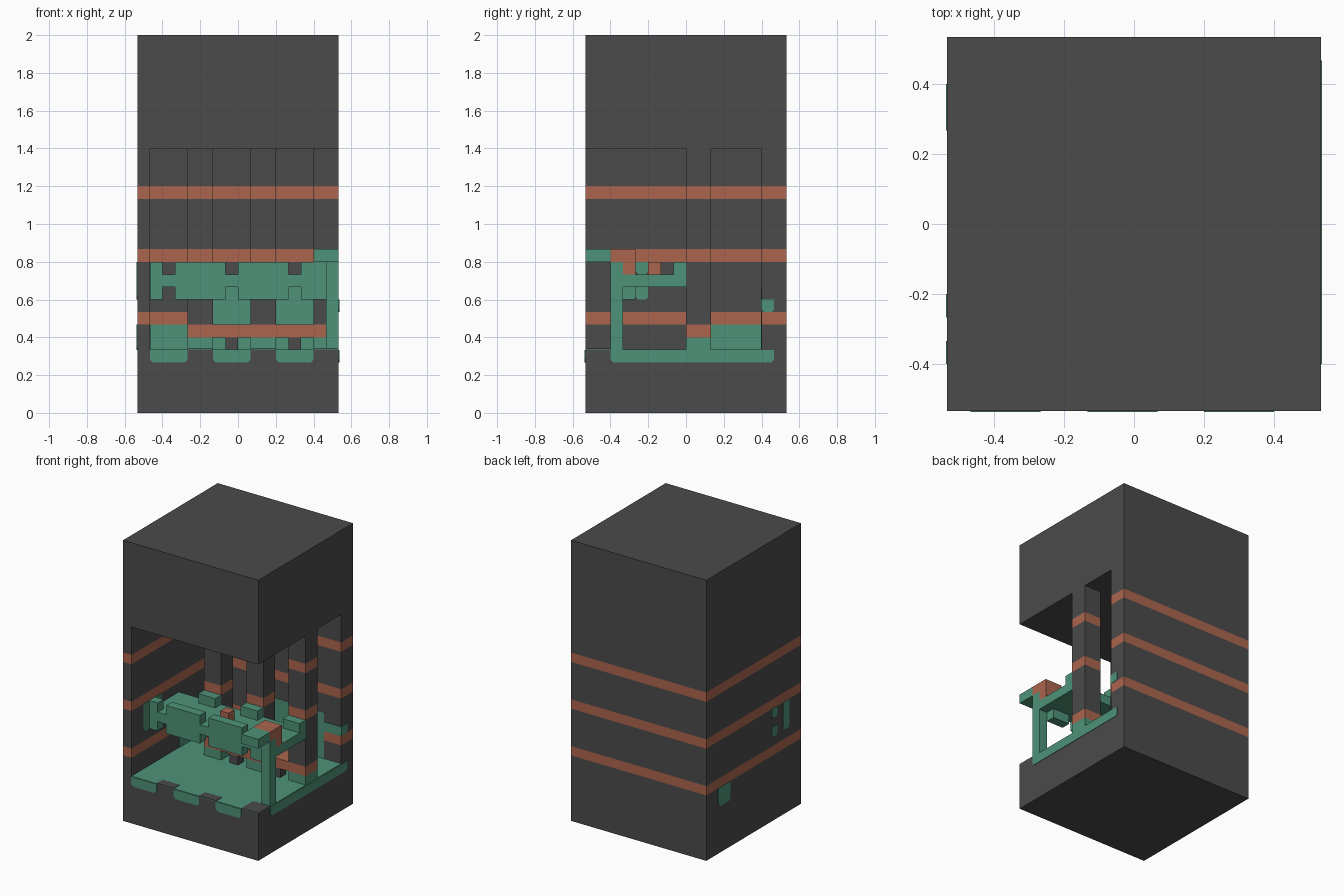
import bpy, bmesh
from mathutils import Vector

cube = bpy.data.objects.get("Cube")
if cube:
    bpy.data.objects.remove(cube, do_unlink=True)

U = 1 / 15          # one block of the grid
T = 0.05            # plate thickness in blocks


def material(name, rgb):
    m = bpy.data.materials.new(name)
    m.use_nodes = True
    m.diffuse_color = (*rgb, 1)
    m.node_tree.nodes["Principled BSDF"].inputs["Base Color"].default_value = (*rgb, 1)
    return m


MATS = [material("charcoal", (0.07, 0.07, 0.07)),
        material("moss_green", (0.076, 0.29, 0.19)),
        material("rust_orange", (0.41, 0.13, 0.077))]
DARK, GREEN, ORANGE = range(3)


def box(name, x, y, z, colour=DARK, bands=None, chamfer=None):
    """Box from block ranges; bands maps a block layer to a colour,
    chamfer is the thin axis whose lower edges are clipped."""
    bm = bmesh.new()
    bmesh.ops.create_cube(bm, size=1)
    for v in bm.verts:
        v.co = Vector((r[0] if c < 0 else r[1]) for c, r in zip(v.co, (x, y, z)))
    if chamfer is not None:
        edges = [e for e in bm.edges
                 if abs((e.verts[0].co - e.verts[1].co)[chamfer]) > 0.01
                 and max(v.co.z for v in e.verts) < z[0] + 0.01]
        bmesh.ops.bevel(bm, geom=edges, offset=0.22, segments=1, affect='EDGES')
    bands = bands or {}
    for h in sorted({k + d for k in bands for d in (0, 1)}):
        bmesh.ops.bisect_plane(bm, geom=bm.verts[:] + bm.edges[:] + bm.faces[:],
                               plane_co=(0, 0, h), plane_no=(0, 0, 1))
    for f in bm.faces:
        flat = abs(f.normal.z) > 0.9
        f.material_index = colour if flat else bands.get(int(f.calc_center_median().z), colour)
    for v in bm.verts:
        v.co = (v.co - Vector((8, 8, 0))) * U
    bmesh.ops.recalc_face_normals(bm, faces=bm.faces)
    mesh = bpy.data.meshes.new(name)
    bm.to_mesh(mesh)
    bm.free()
    for m in MATS:
        mesh.materials.append(m)
    ob = bpy.data.objects.new(name, mesh)
    bpy.context.collection.objects.link(ob)
    return ob


STRIPES = {k: ORANGE for k in (7, 12, 17)}

# Shell: base, roof and two striped walls
box("base", (0, 16), (0, 16), (0, 5))
box("roof", (0, 16), (0, 16), (21, 30))
box("left_wall", (0, 1), (0, 14), (5, 21), bands=STRIPES)
box("back_wall", (0, 16), (14, 16), (5, 21), bands=STRIPES)

# Pillars with stools between them and cushions in front
PILLAR_X = (4, 9, 14)
for px in PILLAR_X:
    box("pillar", (px, px + 2), (8, 10), (5, 21),
        bands={5: GREEN, 6: ORANGE, 12: ORANGE, 17: ORANGE})
    box("table_block", (px, px + 2), (7, 8), (11, 12), GREEN)
for px in PILLAR_X[:2]:
    box("stool_seat", (px + 2, px + 5), (8, 10), (6, 7), ORANGE)
    box("stool_leg", (px + 3, px + 4), (8, 9), (5, 6))

# Hanging platform with a notched front edge
box("platform", (1, 16), (3, 8), (10, 11), GREEN)
for x in ((1, 2), (3, 7), (8, 12), (13, 15)):
    box("platform_edge", x, (3, 4), (9, 12), GREEN)
box("small_cup", (8, 9), (5, 6), (11, 12), ORANGE)

# Corner post with its cap
box("corner_post", (15, 16), (2, 3), (5, 12), GREEN)
box("cap_front", (14, 16), (0, 2), (12, 13), GREEN)
box("cap_back", (14, 16), (2, 4), (12, 13), ORANGE)
box("cap_bracket", (15, 16), (3, 4), (11, 12), ORANGE)

# Moss marks that go through the left wall
for y, z in (((2, 3), (9, 12)), ((4, 5), (11, 12)), ((4, 5), (9, 10))):
    box("wall_moss", (-T, 1 + T), y, z, GREEN, chamfer=0)
box("wall_moss_outside", (-T, 0), (12, 14), (5, 7), GREEN, chamfer=0)
box("wall_moss_inside", (1, 1 + T), (8, 14), (5, 7), GREEN)

# Moss on the back wall
for x, z in (((1, 4), (5, 7)), ((4, 6), (5, 6)), ((6, 14), (5, 10)), ((14, 16), (8, 9))):
    box("back_moss", x, (14 - T, 14), z, GREEN)
box("back_edge_moss", (16, 16 + T), (14, 15), (8, 9), GREEN, chamfer=0)

# Moss floor, bare patches along its front, and the drips over the base edge
box("floor_moss", (1, 16), (0, 14), (5, 5 + T), GREEN)
for px in PILLAR_X:
    box("bare_patch", (px, px + 2), (0, 2 if px == 14 else 1), (5, 5 + 2 * T))
for x in ((1, 4), (6, 9), (11, 14)):
    box("front_drip", x, (-T, 0), (4, 5), GREEN, chamfer=1)
box("side_drip", (16, 16 + T), (2, 15), (4, 5), GREEN, chamfer=0)
